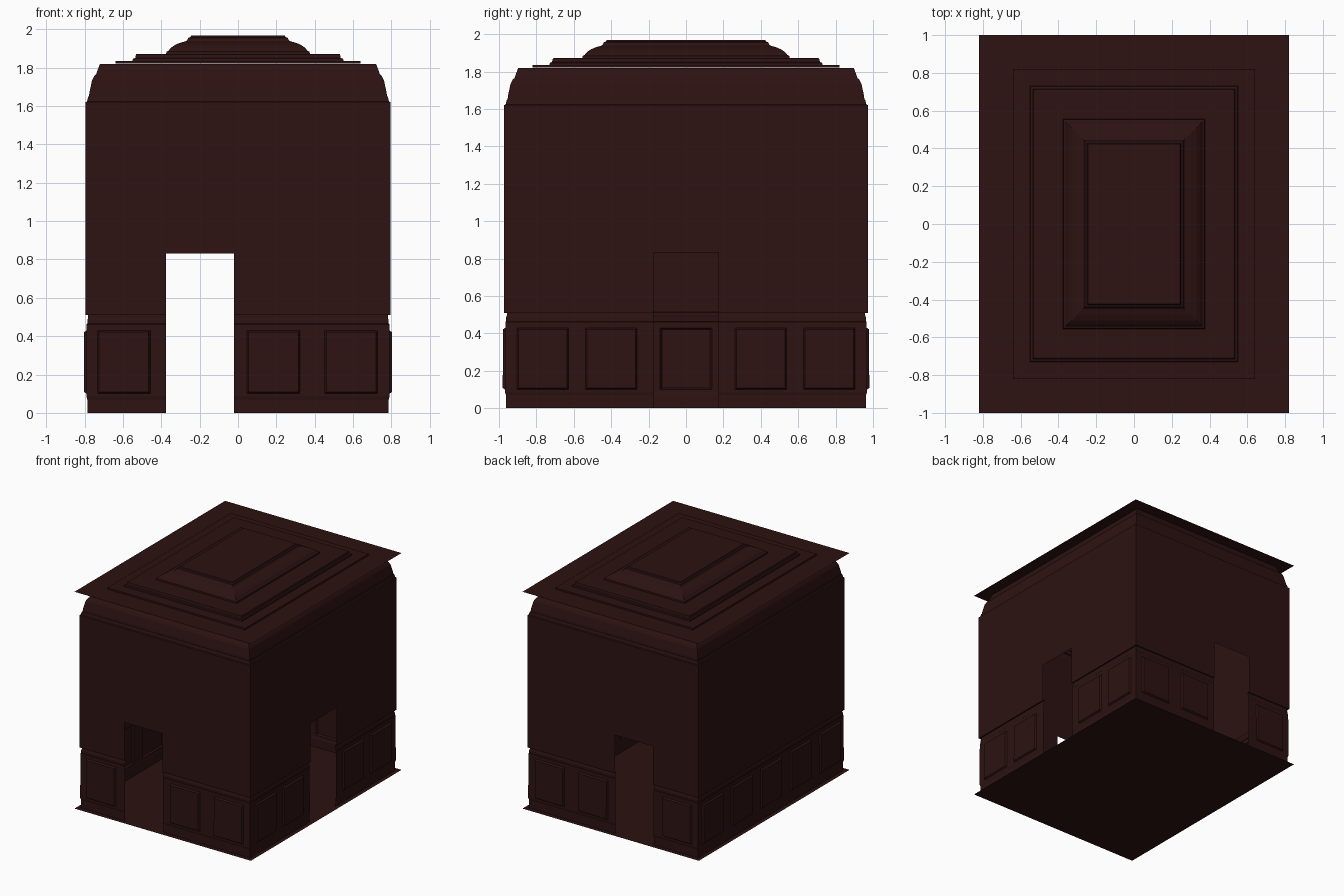
import bpy, bmesh
from mathutils import Vector

if "Cube" in bpy.data.objects:
    bpy.data.objects.remove(bpy.data.objects["Cube"])

HX, HY = 0.795, 0.972      # half size of the plain wall
mat = bpy.data.materials.new("dark_maroon")
mat.diffuse_color = (0.026, 0.006, 0.006, 1)
mat.use_nodes = True
mat.node_tree.nodes["Principled BSDF"].inputs["Base Color"].default_value = mat.diffuse_color


def finish(name, bm, smooth=False):
    me = bpy.data.meshes.new(name)
    bm.to_mesh(me)
    bm.free()
    me.materials.append(mat)
    ob = bpy.data.objects.new(name, me)
    bpy.context.collection.objects.link(ob)
    if smooth:
        bpy.ops.object.select_all(action='DESELECT')
        ob.select_set(True)
        bpy.context.view_layer.objects.active = ob
        bpy.ops.object.shade_smooth_by_angle(angle=0.5)
    return ob


def ring_loft(profile, hx=HX, hy=HY, cap=False):
    """Sweep an (inset, z) profile round a rectangle, faces toward the room."""
    bm = bmesh.new()
    rings = [[bm.verts.new((sx * (hx - d), sy * (hy - d), z))
              for sx, sy in ((-1, -1), (1, -1), (1, 1), (-1, 1))] for d, z in profile]
    for a, b in zip(rings, rings[1:]):
        for i in range(4):
            j = (i + 1) % 4
            bm.faces.new((a[j], a[i], b[i], b[j]))
    if cap:
        bm.faces.new(rings[-1][::-1])
    bm.normal_update()
    return bm


def faces_in(bm, axis, sign, lo, hi, z0, z1):
    """Split one wall along a rectangle and return the faces inside it."""
    other = 1 - axis

    def on_wall(f):
        c = f.calc_center_median()
        gap = (HX - abs(c.x), HY - abs(c.y))
        return gap[other] < gap[axis] and c[other] * sign > 0

    for ax, v in ((axis, lo), (axis, hi), (2, z0), (2, z1)):
        fs = [f for f in bm.faces if on_wall(f)]
        geom = fs + list({e for f in fs for e in f.edges}) + list({p for f in fs for p in f.verts})
        n, co = Vector((0, 0, 0)), Vector((0, 0, 0))
        n[ax], co[ax] = 1, v
        bmesh.ops.bisect_plane(bm, geom=geom, plane_co=co, plane_no=n, dist=1e-5)
    out = []
    for f in bm.faces:
        c = f.calc_center_median()
        if on_wall(f) and lo < c[axis] < hi and z0 < c.z < z1:
            out.append(f)
    return out


# doorways: along-axis, wall side, start, end
DOORS = [(0, -1, -0.375, -0.02), (0, 1, -0.375, -0.02), (1, 1, -0.175, 0.175)]


def cut_doors(bm):
    for d in DOORS:
        bmesh.ops.delete(bm, geom=faces_in(bm, *d, -0.1, 0.832), context='FACES')


# floor sheet
bm = ring_loft([(0, 0), (0.1, 0)], 0.82, 1.0, cap=True)
finish("floor", bm)

# stacked wall parts that the doorways cut through
for name, prof in {
    "upper_wall": [(0, 0.51), (0, 1.62)],
    "chair_rail": [(0, 0.515), (0.014, 0.513), (0.014, 0.498), (0.01, 0.485), (0.009, 0.465), (0.006, 0.462)][::-1],
    "baseboard": [(0.009, 0), (0.009, 0.07), (0.005, 0.085)],
}.items():
    bm = ring_loft(prof)
    cut_doors(bm)
    finish(name, bm)

# wainscot with recessed panels
bm = ring_loft([(0.005, 0.085), (0.006, 0.462)])
cut_doors(bm)
PANELS = [(0, s, c) for s in (-1, 1) for c in (-0.595, 0.185, 0.59)]
PANELS += [(1, 1, c) for c in (-0.765, -0.4, 0.4, 0.765)]
PANELS += [(1, -1, -0.78 + 0.39 * i) for i in range(5)]
for axis, sign, c in PANELS:
    fs = faces_in(bm, axis, sign, c - 0.138, c + 0.138, 0.1, 0.43)
    bmesh.ops.inset_region(bm, faces=fs, thickness=0.012, depth=-0.013)
finish("wainscot_panels", bm)

# cornice
bm = ring_loft([(0, 1.62), (0.008, 1.625), (0.014, 1.65), (0.018, 1.65), (0.02, 1.67),
                (0.034, 1.735), (0.045, 1.757), (0.055, 1.765), (0.062, 1.785), (0.075, 1.82)])
finish("cornice", bm)

# tray ceiling: flat border, two steps, cove and raised centre
bm = ring_loft([(0, 1.822), (0.18, 1.822), (0.18, 1.836), (0.27, 1.836), (0.272, 1.847),
                (0.284, 1.851), (0.288, 1.87), (0.292, 1.872), (0.445, 1.872), (0.447, 1.884),
                (0.458, 1.888), (0.468, 1.902), (0.49, 1.918), (0.515, 1.929), (0.55, 1.939),
                (0.556, 1.945), (0.56, 1.956), (0.572, 1.96), (0.576, 1.968)], 0.82, 1.0, cap=True)
finish("tray_ceiling", bm)
